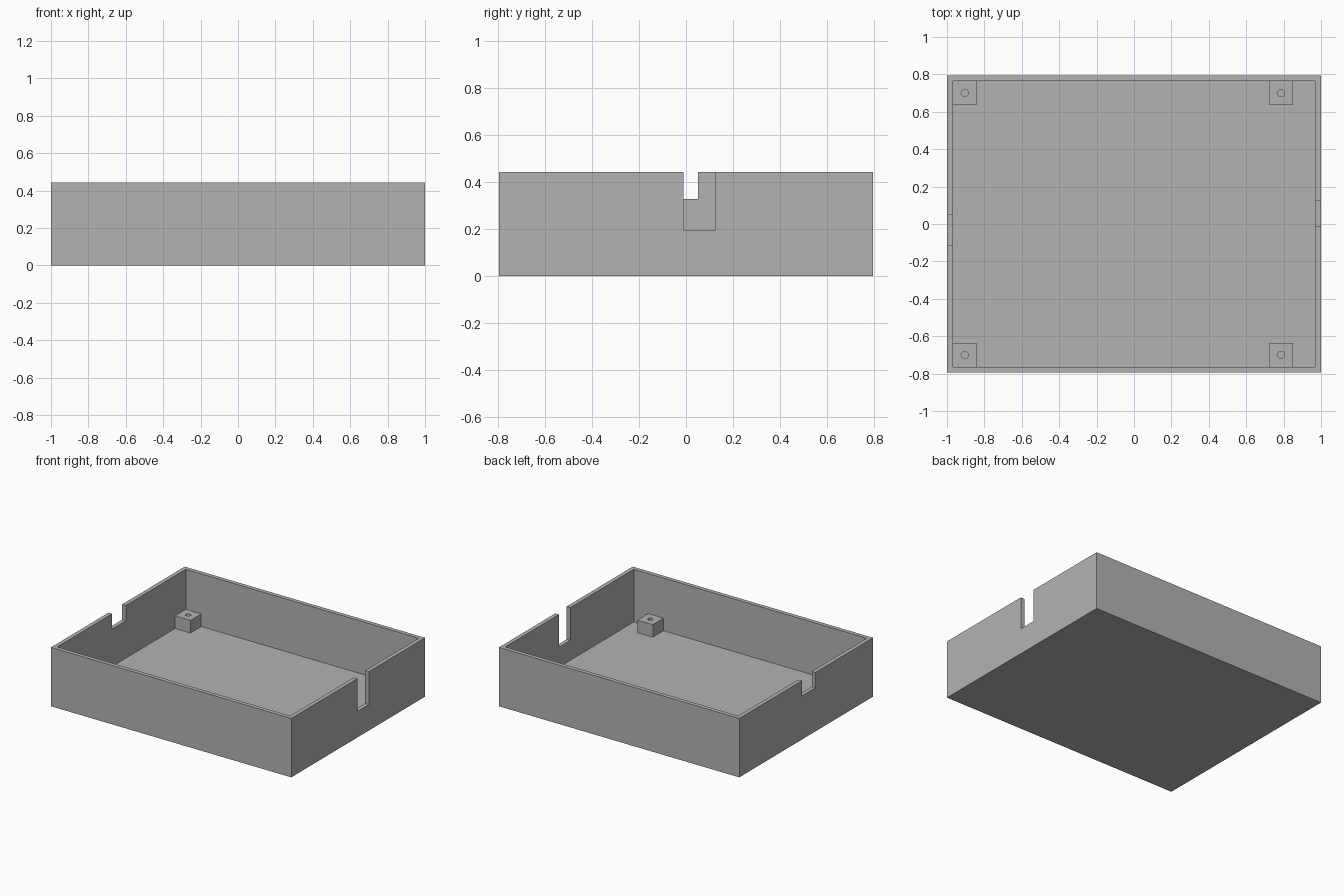
import bpy

default = bpy.data.objects.get("Cube")
if default:
    bpy.data.objects.remove(default, do_unlink=True)

HALF_X, HALF_Y, HEIGHT = 1.0, 0.795, 0.443
WALL, FLOOR = 0.031, 0.047
POST, POST_TOP, HOLE_R = 0.128, 0.142, 0.019
IN_X, IN_Y = HALF_X - WALL, HALF_Y - WALL

grey = bpy.data.materials.new("plain grey")
grey.use_nodes = True
colour = (0.45, 0.45, 0.45, 1)
grey.diffuse_color = colour
grey.node_tree.nodes["Principled BSDF"].inputs["Base Color"].default_value = colour


def box(name, low, high):
    """Box spanning two opposite corners."""
    bpy.ops.mesh.primitive_cube_add(size=1)
    ob = bpy.context.object
    ob.name = name
    for v in ob.data.vertices:
        v.co = [h if c > 0 else l for c, l, h in zip(v.co, low, high)]
    ob.data.materials.append(grey)
    return ob


def combine(target, tool, operation):
    """Boolean the tool into the target and discard the tool."""
    mod = target.modifiers.new(operation.title(), 'BOOLEAN')
    mod.operation, mod.solver, mod.object = operation, 'EXACT', tool
    bpy.context.view_layer.objects.active = target
    bpy.ops.object.modifier_apply(modifier=mod.name)
    bpy.data.objects.remove(tool, do_unlink=True)


# Open tray with thin walls
tray = box("enclosure_tray", (-HALF_X, -HALF_Y, 0), (HALF_X, HALF_Y, HEIGHT))
combine(tray, box("cavity", (-IN_X, -IN_Y, FLOOR), (IN_X, IN_Y, HEIGHT + 0.2)), 'DIFFERENCE')

# Cable notches in the side walls: side, y range, bottom height
for side, y0, y1, z in ((1, -0.01, 0.126), (-1, -0.111, 0.051)) and (
        (1, -0.01, 0.126, 0.196), (-1, -0.111, 0.051, 0.328)):
    xs = sorted((side * (IN_X - 0.02), side * (HALF_X + 0.05)))
    combine(tray, box("notch", (xs[0], y0, z), (xs[1], y1, HEIGHT + 0.1)), 'DIFFERENCE')

# Mounting posts with screw holes, rooted in the floor and walls
for x in (-IN_X + POST / 2, 0.786):
    for side in (-1, 1):
        y = side * (IN_Y - POST / 2)
        r = POST / 2
        out = 0.01
        left = x - r - (out if x < 0 else 0)
        y0, y1 = sorted((y - side * r, y + side * (r + out)))
        combine(tray, box("post", (left, y0, FLOOR - out), (x + r, y1, POST_TOP)), 'UNION')
        depth = POST_TOP - FLOOR + 0.05
        bpy.ops.mesh.primitive_cylinder_add(vertices=32, radius=HOLE_R, depth=depth,
                                            location=(x, y, FLOOR + depth / 2))
        hole = bpy.context.object
        hole.data.materials.append(grey)
        combine(tray, hole, 'DIFFERENCE')

# Crisp edges, smooth hole walls
bpy.ops.object.select_all(action='DESELECT')
tray.select_set(True)
bpy.context.view_layer.objects.active = tray
bpy.ops.object.shade_smooth_by_angle()
